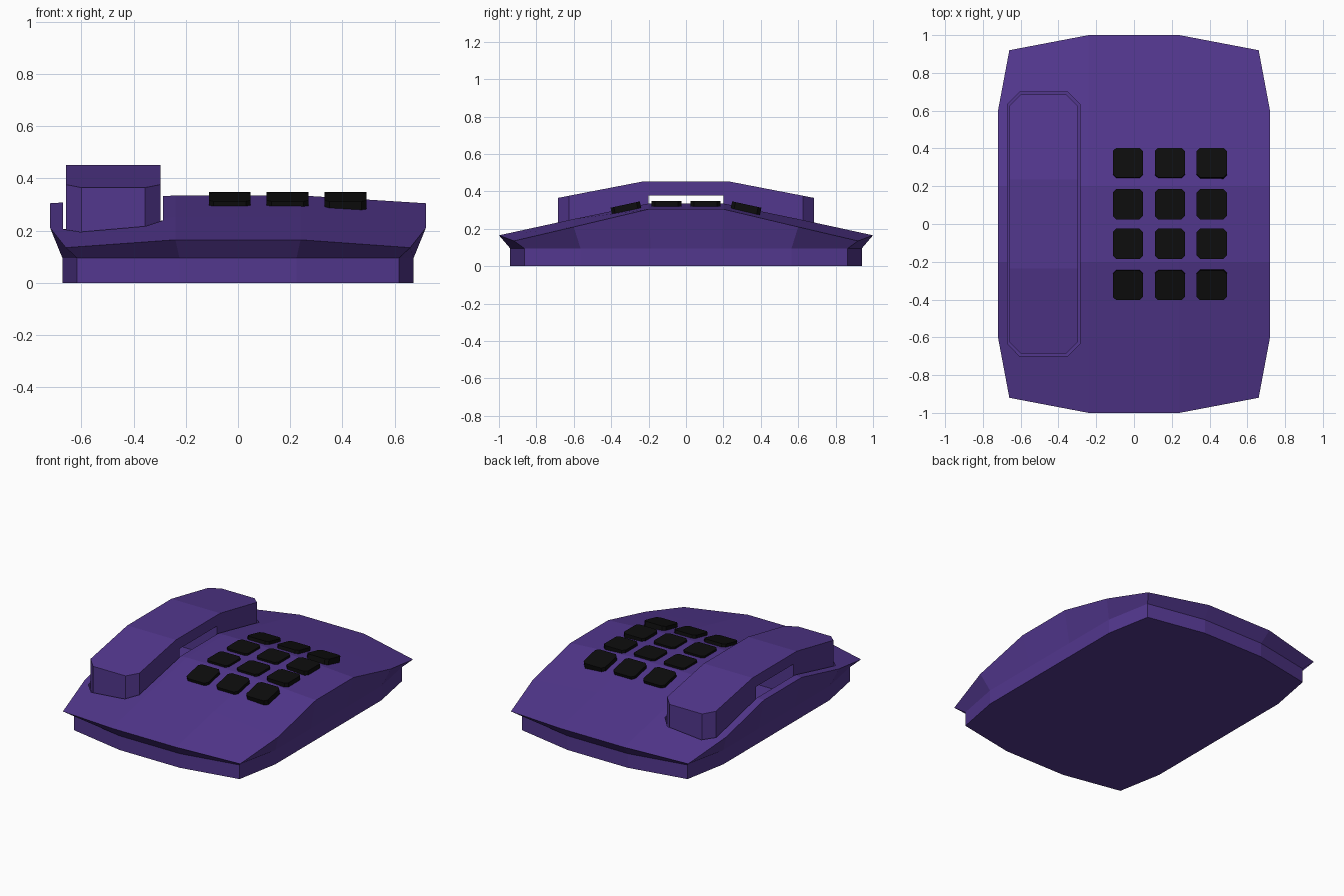
import bpy, bmesh, math
from mathutils import Matrix

if "Cube" in bpy.data.objects:
    bpy.data.objects.remove(bpy.data.objects["Cube"])


def material(name, rgb):
    m = bpy.data.materials.new(name)
    m.diffuse_color = (*rgb, 1)
    m.use_nodes = True
    m.node_tree.nodes["Principled BSDF"].inputs["Base Color"].default_value = m.diffuse_color
    return m


PURPLE = material("purple_plastic", (0.085, 0.038, 0.27))
BLACK = material("black_plastic", (0.004, 0.004, 0.004))


def finish(name, bm, mat):
    bmesh.ops.recalc_face_normals(bm, faces=bm.faces[:])
    me = bpy.data.meshes.new(name)
    bm.to_mesh(me)
    bm.free()
    me.materials.append(mat)
    ob = bpy.data.objects.new(name, me)
    bpy.context.collection.objects.link(ob)
    return ob


def extrude(bm, points, vector):
    face = bm.faces.new([bm.verts.new(p) for p in points])
    new = bmesh.ops.extrude_face_region(bm, geom=[face])["geom"]
    bmesh.ops.translate(bm, vec=vector,
                        verts=[g for g in new if isinstance(g, bmesh.types.BMVert)])


def chamfer_upright(bm, width, min_y=0.0):
    edges = [e for e in bm.edges
             if (e.verts[0].co - e.verts[1].co).to_2d().length < 1e-5
             and abs(e.verts[0].co.y) > min_y]
    bmesh.ops.bevel(bm, geom=edges, offset=width, segments=1, affect='EDGES')


# Body: domed top grid, flared skirt and upright foot
outer = [(0.66, 0.92, 0.135), (0.72, 0.6, 0.21), (0.72, 0.2, 0.305)]
inner = [(0.24, 1.0, 0.165), (0.24, 0.6, 0.252), (0.24, 0.2, 0.335)]
bm = bmesh.new()
rows = []
for sy, order in ((-1, (0, 1, 2)), (1, (2, 1, 0))):
    for i in order:
        o, n = outer[i], inner[i]
        rows.append([bm.verts.new((sx * p[0], sy * p[1], p[2]))
                     for sx, p in ((-1, o), (-1, n), (1, n), (1, o))])
for a, b in zip(rows, rows[1:]):
    for j in range(3):
        bm.faces.new((a[j], a[j + 1], b[j + 1], b[j]))
rim = (rows[0] + [r[3] for r in rows[1:-1]] + rows[-1][::-1]
       + [r[0] for r in rows[-2:0:-1]])
for z in (0.095, 0.0):
    ring = [bm.verts.new((v.co.x * 0.935, v.co.y * 0.94, z)) if z
            else bm.verts.new((v.co.x, v.co.y, 0)) for v in rim]
    for k in range(len(rim)):
        m = (k + 1) % len(rim)
        bm.faces.new((rim[k], rim[m], ring[m], ring[k]))
    rim = ring
bm.faces.new(rim)
body = finish("phone_body", bm, PURPLE)

# Cradle recess cut into the body
X0, X1, FLOOR = -0.66, -0.297, 0.17
bm = bmesh.new()
extrude(bm, [(X0 - .01, -.7, FLOOR), (X1 + .01, -.7, FLOOR),
             (X1 + .01, .7, FLOOR), (X0 - .01, .7, FLOOR)], (0, 0, 0.5))
chamfer_upright(bm, 0.065)
cutter = finish("cradle_cutter", bm, PURPLE)
cutter.hide_render = True
mod = body.modifiers.new("cradle", 'BOOLEAN')
mod.operation = 'DIFFERENCE'
mod.solver = 'EXACT'
mod.object = cutter
bpy.context.view_layer.objects.active = body
bpy.ops.object.modifier_apply(modifier=mod.name)
bpy.data.objects.remove(cutter)

# Handset: arched side profile with a finger gap underneath
half = [(0.2, 0.378), (0.2, FLOOR), (0.685, FLOOR), (0.685, 0.365), (0.235, 0.452)]
profile = half + [(-y, z) for y, z in reversed(half)]
bm = bmesh.new()
extrude(bm, [(X0, y, z) for y, z in profile], (X1 - X0, 0, 0))
chamfer_upright(bm, 0.06, min_y=0.5)
finish("handset", bm, PURPLE)

# Keypad: outer rows tilt with the dome
for r, (y, z, tilt) in enumerate([(-0.32, 0.305, 12.3), (-0.105, 0.323, 0),
                                  (0.105, 0.323, 0), (0.32, 0.305, -12.3)]):
    for c, x in enumerate((-0.032, 0.19, 0.412)):
        bm = bmesh.new()
        bmesh.ops.create_cube(bm, size=1, matrix=Matrix.Diagonal((0.16, 0.16, 0.05, 1)))
        chamfer_upright(bm, 0.018)
        key = finish(f"key_{r}_{c}", bm, BLACK)
        key.location = (x, y, z)
        key.rotation_euler.x = math.radians(tilt)
